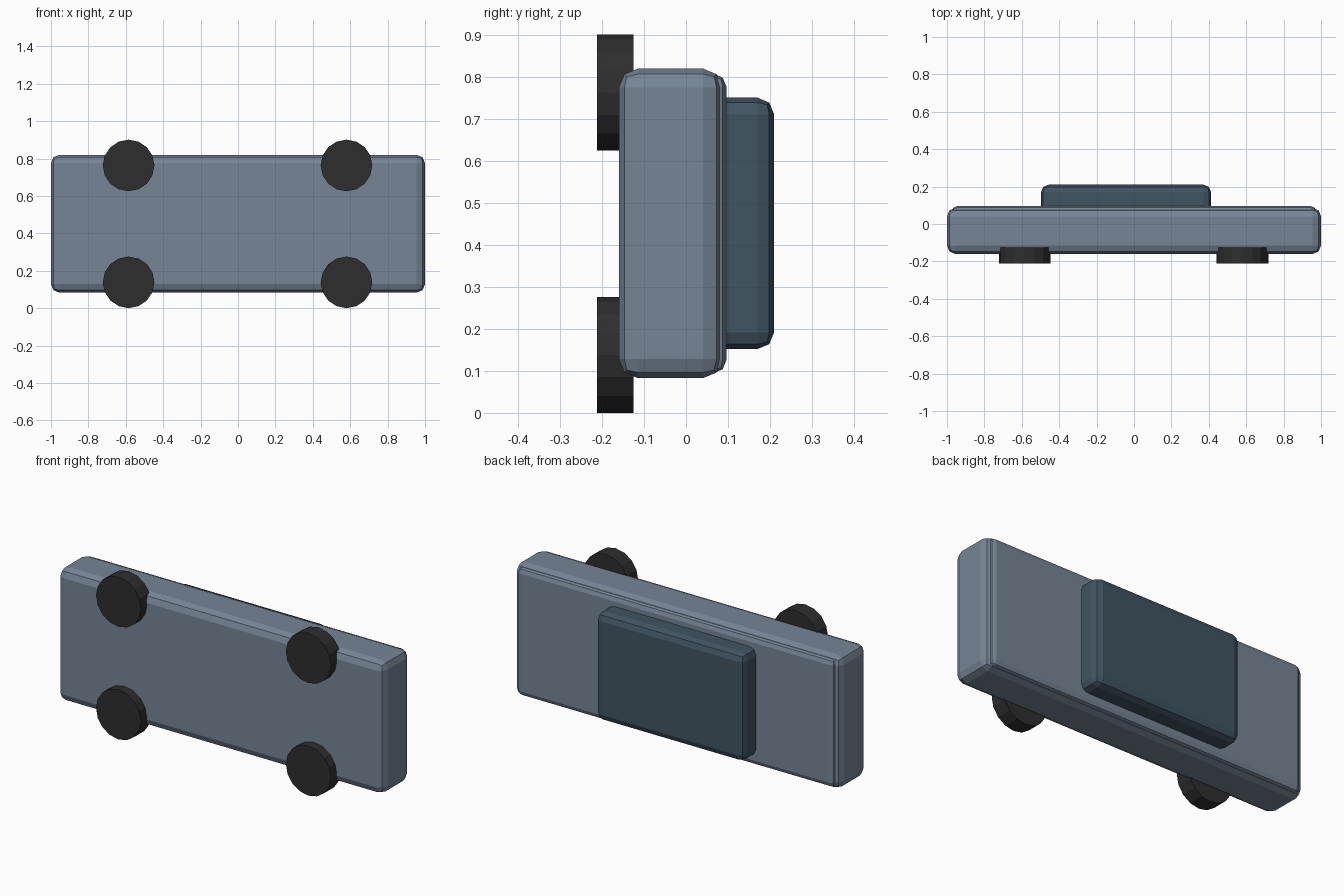
import bpy
import math

if "Cube" in bpy.data.objects:
    bpy.data.objects.remove(bpy.data.objects["Cube"])


def material(name, rgb):
    m = bpy.data.materials.new(name)
    m.diffuse_color = (*rgb, 1)
    m.use_nodes = True
    m.node_tree.nodes["Principled BSDF"].inputs["Base Color"].default_value = m.diffuse_color
    return m


slate = material("slate_blue_paint", (0.181, 0.235, 0.305))
glass = material("dark_blue_glass", (0.051, 0.089, 0.122))
rubber = material("black_rubber", (0.027, 0.027, 0.027))


def rounded_box(name, lo, hi, bevel, mat):
    """Box between two corners with two-segment bevelled edges."""
    centre = [(a + b) / 2 for a, b in zip(lo, hi)]
    bpy.ops.mesh.primitive_cube_add(size=1, location=centre)
    ob = bpy.context.object
    ob.name = name
    ob.scale = [b - a for a, b in zip(lo, hi)]
    bpy.ops.object.transform_apply(location=False, rotation=False, scale=True)
    mod = ob.modifiers.new("rounded_edges", 'BEVEL')
    mod.width = bevel
    mod.segments = 2
    ob.data.materials.append(mat)
    return ob


# Main body, with a thin upper panel standing slightly proud of it
rounded_box("body", (-1.0, -0.16, 0.083), (1.0, 0.086, 0.82), 0.045, slate)
rounded_box("body_panel", (-0.975, -0.05, 0.095), (0.975, 0.096, 0.808), 0.03, slate)

# Cabin block, set slightly off centre along the body
rounded_box("cabin", (-0.497, -0.03, 0.152), (0.412, 0.21, 0.751), 0.04, glass)

# Four wheels
for end, x in (("rear", -0.585), ("front", 0.58)):
    for side, z in (("lower", 0.138), ("upper", 0.763)):
        bpy.ops.mesh.primitive_cylinder_add(
            vertices=16, radius=0.138, depth=0.087,
            location=(x, -0.168, z), rotation=(math.pi / 2, 0, 0))
        wheel = bpy.context.object
        wheel.name = f"wheel_{end}_{side}"
        wheel.data.materials.append(rubber)
